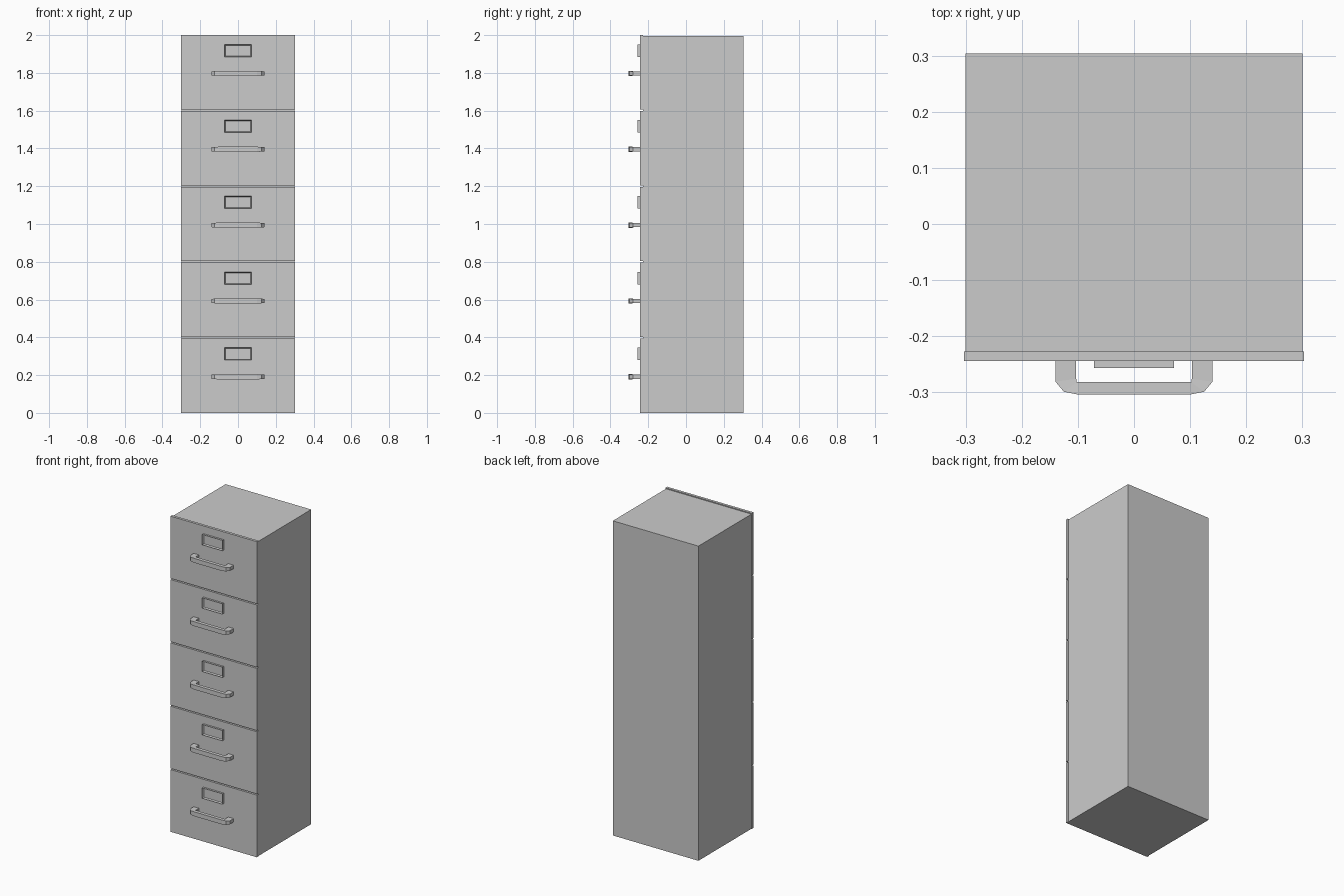
import bpy, bmesh

if "Cube" in bpy.data.objects:
    bpy.data.objects.remove(bpy.data.objects["Cube"])

def finish(name, bm):
    bmesh.ops.recalc_face_normals(bm, faces=bm.faces)
    me = bpy.data.meshes.new(name)
    bm.to_mesh(me)
    bm.free()
    ob = bpy.data.objects.new(name, me)
    bpy.context.collection.objects.link(ob)
    return ob

def box_bm(x0, x1, y0, y1, z0, z1):
    bm = bmesh.new()
    bmesh.ops.create_cube(bm, size=1)
    for v in bm.verts:
        v.co.x = x0 + (v.co.x + .5) * (x1 - x0)
        v.co.y = y0 + (v.co.y + .5) * (y1 - y0)
        v.co.z = z0 + (v.co.z + .5) * (z1 - z0)
    return bm

def label_holder(name, z):
    # shallow frame with a recessed card area
    bm = box_bm(-.071, .071, -.257, -.243, z - .033, z + .033)
    front = min(bm.faces, key=lambda f: f.calc_center_median().y)
    bmesh.ops.inset_region(bm, faces=[front], thickness=.007)
    bmesh.ops.translate(bm, verts=front.verts, vec=(0, .009, 0))
    return finish(name, bm)

def handle(name, z):
    # rings along the bent bar: inner xy, outer xy, half height
    half = [((.103, -.243), (.140, -.243), .011),
            ((.103, -.276), (.140, -.281), .011),
            ((.102, -.282), (.125, -.299), .012),
            ((.100, -.282), (.100, -.304), .014)]
    path = half + [((-a[0], a[1]), (-b[0], b[1]), h) for a, b, h in reversed(half)]
    bm = bmesh.new()
    rings = [[bm.verts.new((p[0], p[1], z + s * h)) for p, s in
              ((a, -1), (b, -1), (b, 1), (a, 1))] for a, b, h in path]
    for r, q in zip(rings, rings[1:]):
        for i in range(4):
            j = (i + 1) % 4
            bm.faces.new((r[i], r[j], q[j], q[i]))
    bm.faces.new(rings[0])
    bm.faces.new(rings[-1])
    return finish(name, bm)

# cabinet body
finish("cabinet_body", box_bm(-.3, .3, -.228, .304, 0, 1.994))

# five drawers, each with a front, label holder and handle
PITCH, HEIGHT = .4015, .394
for i in range(5):
    z = i * PITCH
    finish(f"drawer_front_{i + 1}", box_bm(-.303, .303, -.244, -.227, z, z + HEIGHT))
    label_holder(f"label_holder_{i + 1}", z + .312)
    handle(f"drawer_handle_{i + 1}", z + .191)
